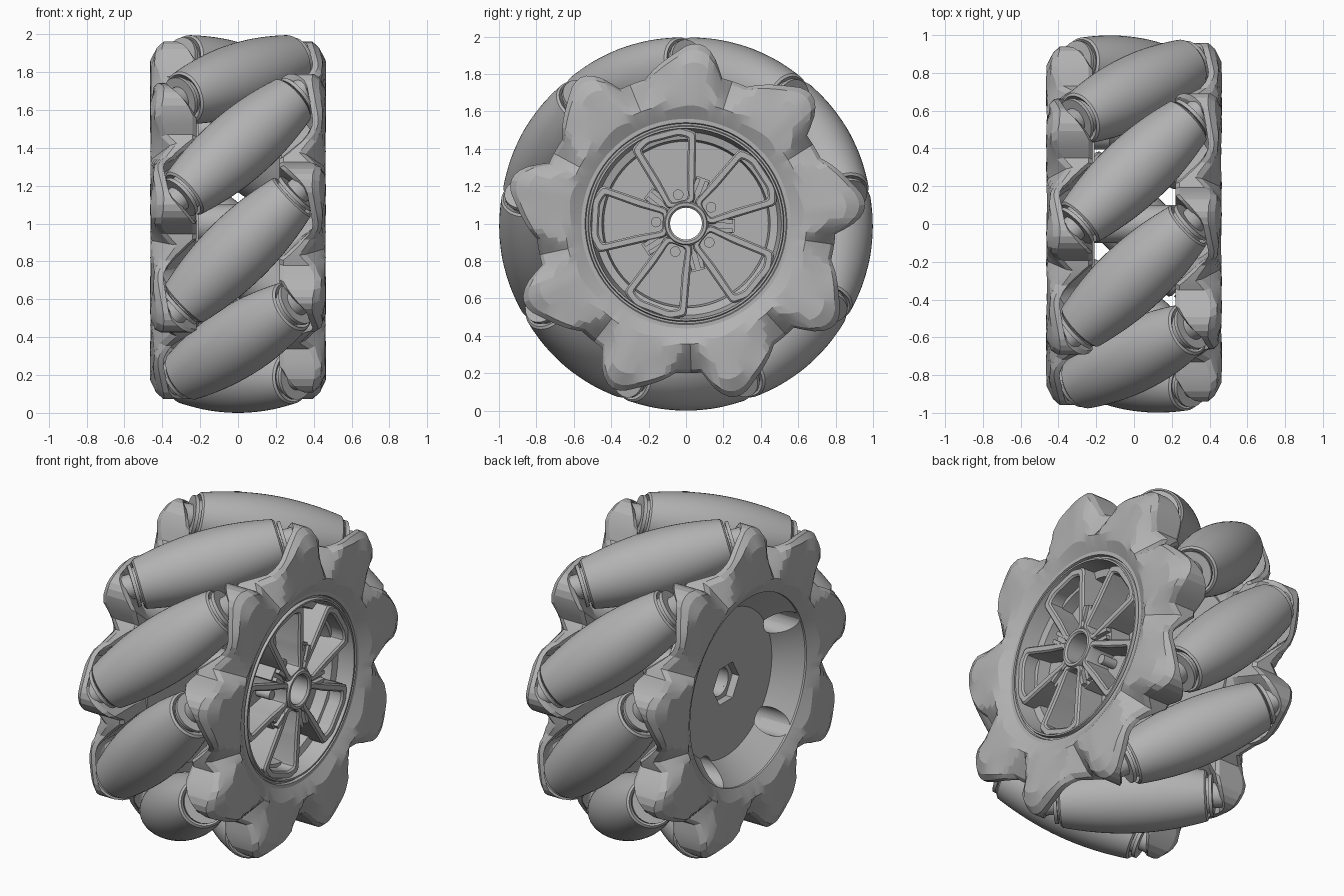
import bpy, bmesh, math
from math import sin, cos, pi, radians, sqrt
from mathutils import Matrix, Vector

if "Cube" in bpy.data.objects:
    bpy.data.objects.remove(bpy.data.objects["Cube"])

grey = bpy.data.materials.new("mid grey")
grey.use_nodes = True
grey.diffuse_color = (0.45, 0.45, 0.45, 1)
grey.node_tree.nodes["Principled BSDF"].inputs["Base Color"].default_value = (0.45, 0.45, 0.45, 1)

ROLLERS, PHASE, AXIS_R, PITCH = 9, 30, 0.81, 40
CENTRE = Matrix.Translation((0, 0, 1))
# Local z of lathed parts becomes the wheel axle (x)
AXLE = CENTRE @ Matrix(((0, 0, 1, 0), (1, 0, 0, 0), (0, 1, 0, 0), (0, 0, 0, 1)))


def smooth(obj, angle=30):
    bpy.ops.object.select_all(action="DESELECT")
    obj.select_set(True)
    bpy.context.view_layer.objects.active = obj
    bpy.ops.object.shade_smooth_by_angle(angle=radians(angle))


def finish(name, bm, matrix, angle=30):
    bmesh.ops.recalc_face_normals(bm, faces=bm.faces)
    mesh = bpy.data.meshes.new(name)
    bm.to_mesh(mesh)
    bm.free()
    mesh.transform(matrix)
    obj = bpy.data.objects.new(name, mesh)
    bpy.context.collection.objects.link(obj)
    mesh.materials.append(grey)
    smooth(obj, angle)
    return obj


def grid(name, sections, matrix, closed=True, angle=30):
    """Skin a ring of cross-sections, each a list of points."""
    bm = bmesh.new()
    rows = [[bm.verts.new(p) for p in s] for s in sections]
    m = len(rows[0])
    for i, row in enumerate(rows):
        nxt = rows[(i + 1) % len(rows)]
        for j in range(m if closed else m - 1):
            k = (j + 1) % m
            bm.faces.new((row[j], row[k], nxt[k], nxt[j]))
    if not closed:
        bmesh.ops.holes_fill(bm, edges=[e for e in bm.edges if e.is_boundary])
    return finish(name, bm, matrix, angle)


def lathe(name, profile, matrix, closed=True, segs=48):
    rings = [[(r * cos(2 * pi * i / segs), r * sin(2 * pi * i / segs), h)
              for r, h in profile] for i in range(segs)]
    return grid(name, rings, matrix, closed)


def rod(name, r, h0, h1, matrix, segs=24):
    return lathe(name, [(r, h0), (r, h1)], matrix, False, segs)


def spin(deg, radius=0.0):
    """Frame on the wheel: local x outward, local z along the axle."""
    return AXLE @ Matrix.Rotation(radians(deg), 4, "Z") @ Matrix.Translation((radius, 0, 0))


def cut(obj, cutter):
    cutter.hide_render = True
    mod = obj.modifiers.new("cut", "BOOLEAN")
    mod.operation, mod.solver, mod.object = "DIFFERENCE", "EXACT", cutter
    bpy.context.view_layer.objects.active = obj
    bpy.ops.object.modifier_apply(modifier=mod.name)
    bpy.data.objects.remove(cutter)


def lerp_table(table, v):
    for (a, p), (b, q) in zip(table, table[1:]):
        if v <= b:
            return p + (q - p) * (v - a) / (b - a)
    return table[-1][1]


def clamp(v):
    return max(0.0, min(1.0, v))


# Barrel rollers, tilted 45 degrees, bulging to meet the wheel's rolling circle
half = [i * 0.40 / 10 for i in range(-10, 11)]
barrel = [(1 - sqrt(AXIS_R ** 2 + s * s / 2), s) for s in half]
barrel = [(0.10, -0.385), (barrel[0][0] - 0.012, -0.41)] + barrel \
    + [(barrel[0][0] - 0.012, 0.41), (0.10, 0.385)]
pin = [(0.10, 0.38), (0.10, 0.42), (0.12, 0.42), (0.12, 0.44), (0.07, 0.44), (0.07, 0.50)]
pin = [(r, -h) for r, h in reversed(pin)] + pin
for k in range(ROLLERS):
    t = radians(PHASE + PITCH * k)
    radial = Vector((0, cos(t), sin(t)))
    along = Vector((1, sin(t), -cos(t))).normalized()
    side = along.cross(radial)
    place = CENTRE @ Matrix.Translation(radial * AXIS_R) \
        @ Matrix((radial, side, along)).transposed().to_4x4()
    lathe(f"roller_{k + 1}", barrel, place, False)
    lathe(f"roller_pin_{k + 1}", pin, place, False, 32)

# Lugged side plates
OUTLINE = [(-20, 0.80), (-10, 0.80), (-5, 0.92), (-1, 0.965), (3, 0.96), (7, 0.92), (16, 0.84), (20, 0.80)]
STEPS = [0, 0.18, 0.35, 0.55, 0.75, 0.92, 1]
BORE = 0.56


def plate_section(deg):
    d = (deg - PHASE + 36) % PITCH - 36
    lug = (d + 24 + 20) % PITCH - 20
    groove = (d - 2 + 20) % PITCH - 20
    edge = lerp_table(OUTLINE, lug)
    arc = AXIS_R * radians(d)
    clear = max(0.22, min(0.28 - arc, 0.64 + arc))
    front, back = [], []
    for f in STEPS:
        r = BORE + (edge - BORE) * f
        out = 0.465 - 0.045 * clamp((0.64 - r) / 0.08)
        # Wedge-shaped notch that widens and deepens towards the edge
        spread = clamp((r - 0.63) / 0.17)
        out -= 0.10 * spread * clamp(1 - abs(groove) / (2 + 7 * spread))
        out -= 0.03 * abs(lug) / 20 * spread
        out -= 0.5 * max(0, r - 0.86) + (0.02 if f == 1 else 0)
        inn = 0.22 + (clear - 0.22) * clamp((r - 0.58) / 0.12)
        inn = min(inn + (0.02 if f == 1 else 0), out - 0.03)
        front.append((r, out))
        back.append((r, inn))
    a = radians(deg)
    return [(r * cos(a), r * sin(a), h) for r, h in front + back[::-1]]


sections = [plate_section(2 * i) for i in range(180)]
for name, turn in (("left_plate", 0), ("right_plate", pi)):
    grid(name, sections, CENTRE @ Matrix.Rotation(turn, 4, "Z") @ CENTRE.inverted() @ AXLE, angle=14)

# Spoked hub on the left
lathe("hub_cup", [(0.57, 0.22), (0.57, 0.42), (0.54, 0.42), (0.535, 0.405), (0.525, 0.405),
                  (0.52, 0.425), (0.51, 0.425), (0.49, 0.33), (0.45, 0.32), (0.44, 0.25),
                  (0.09, 0.25), (0.09, 0.22)], AXLE, segs=72)
lathe("axle_sleeve", [(0.085, -0.21), (0.085, 0.41), (0.095, 0.42), (0.11, 0.42), (0.12, 0.40),
                      (0.12, 0.24), (0.10, 0.22), (0.10, -0.21)], AXLE)


def rounded(points, cut_len):
    """Clip each corner into a short three-point round."""
    out = []
    for i, p in enumerate(points):
        p, a, b = Vector(p), Vector(points[i - 1]), Vector(points[(i + 1) % len(points)])
        p0, p1 = p + (a - p).normalized() * cut_len, p + (b - p).normalized() * cut_len
        out += [p0, (p0 + p1 + 2 * p) / 4, p1]
    return out


def loop(half_side, cut_len):
    """Mirror one side of a window outline."""
    return rounded([(u, -v) for u, v in half_side] + [(u, v) for u, v in reversed(half_side)], cut_len)


outer = loop([(0.10, 0.075), (0.25, 0.12), (0.46, 0.18), (0.51, 0.10)], 0.02)
inner = loop([(0.125, 0.045), (0.26, 0.075), (0.44, 0.13), (0.465, 0.08)], 0.018)
frame = [[(*o, 0.25), (*o, 0.40), (*(o * 0.8 + i * 0.2), 0.41), (*(o * 0.2 + i * 0.8), 0.41),
          (*i, 0.40), (*i, 0.25)] for o, i in zip(outer, inner)]


def bar(name, size, matrix):
    bm = bmesh.new()
    bmesh.ops.create_cube(bm, size=1)
    bmesh.ops.scale(bm, vec=size, verts=bm.verts)
    return finish(name, bm, matrix)


for k in range(5):
    window, spoke = 33 + 72 * k, 69 + 72 * k
    grid(f"spoke_frame_{k + 1}", frame, spin(window))
    rod(f"hub_bolt_{k + 1}", 0.028, 0.24, 0.34, spin(window, 0.16), 16)
    bar(f"spoke_web_{k + 1}", (0.16, 0.075, 0.13), spin(spoke, 0.18) @ Matrix.Translation((0, 0, 0.315)))
    for s in (-1, 1):
        bar(f"spoke_rib_{k + 1}", (0.15, 0.022, 0.03),
            spin(spoke, 0.175) @ Matrix.Translation((0, s * 0.024, 0.392)))

# Dished hub on the right with a hexagonal socket and five round pockets
dish = lathe("hub_dish", [(0.57, -0.21), (0.57, -0.42), (0.44, -0.27), (0.085, -0.27), (0.085, -0.21)],
             AXLE, segs=72)
cut(dish, rod("socket_cutter", 0.125, -0.5, -0.225, AXLE, 6))
for k in range(5):
    hole = 9 + 72 * k
    cut(dish, rod("pocket_cutter", 0.075, -0.5, -0.1, spin(hole, 0.49)))
    lathe(f"pocket_{k + 1}", [(0.075, -0.23), (0.075, -0.15), (0.02, -0.15), (0.02, -0.13),
                              (0.09, -0.13), (0.09, -0.23)], spin(hole, 0.49), segs=24)
smooth(dish)
